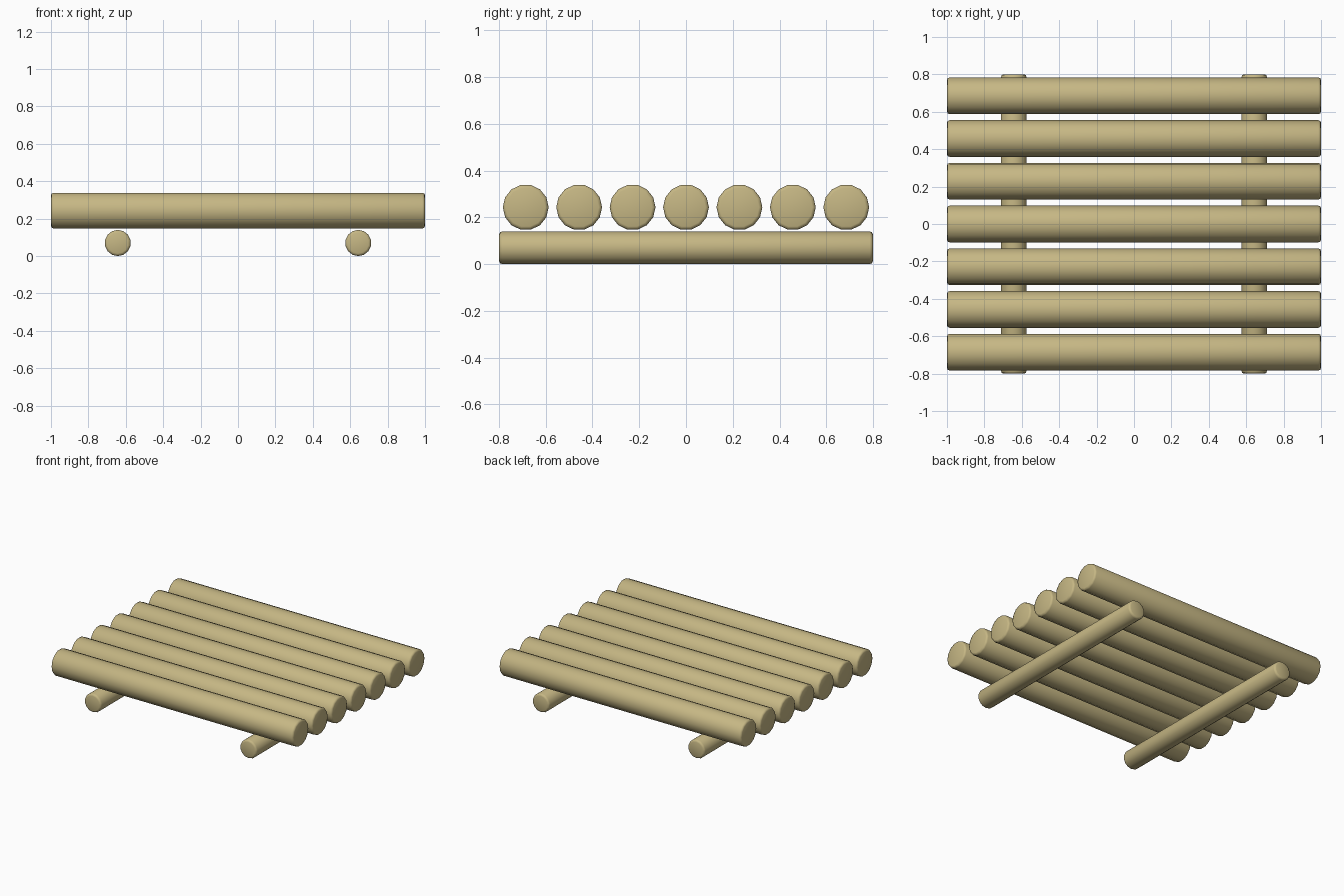
import bpy
from math import pi, radians

if "Cube" in bpy.data.objects:
    bpy.data.objects.remove(bpy.data.objects["Cube"])


def log(name, radius, length, location, rotation, sides=14):
    """Round pole with softly chamfered ends."""
    bpy.ops.mesh.primitive_cylinder_add(vertices=sides, radius=radius, depth=length,
                                        location=location, rotation=rotation)
    ob = bpy.context.object
    ob.name = name
    bevel = ob.modifiers.new("end_chamfer", 'BEVEL')
    bevel.width = 0.014
    bevel.segments = 2
    bevel.limit_method = 'ANGLE'
    bevel.angle_limit = radians(50)
    bpy.ops.object.modifier_apply(modifier=bevel.name)
    bpy.ops.object.shade_smooth_by_angle(angle=radians(50))
    ob.data.materials.append(wood)
    return ob


wood = bpy.data.materials.new("wood")
wood.diffuse_color = (0.56, 0.47, 0.23, 1)
wood.use_nodes = True
wood.node_tree.nodes["Principled BSDF"].inputs["Base Color"].default_value = wood.diffuse_color

# Two thin bearers running front to back
for side, x in (("left", -0.643), ("right", 0.643)):
    log(f"{side}_bearer", 0.07, 1.6, (x, 0, 0.07), (pi / 2, 0, 0))

# Seven deck logs laid across the bearers
for i in range(7):
    log(f"deck_log_{i + 1}", 0.098, 2.0, (0, (i - 3) * 0.2285, 0.243), (0, pi / 2, 0))
